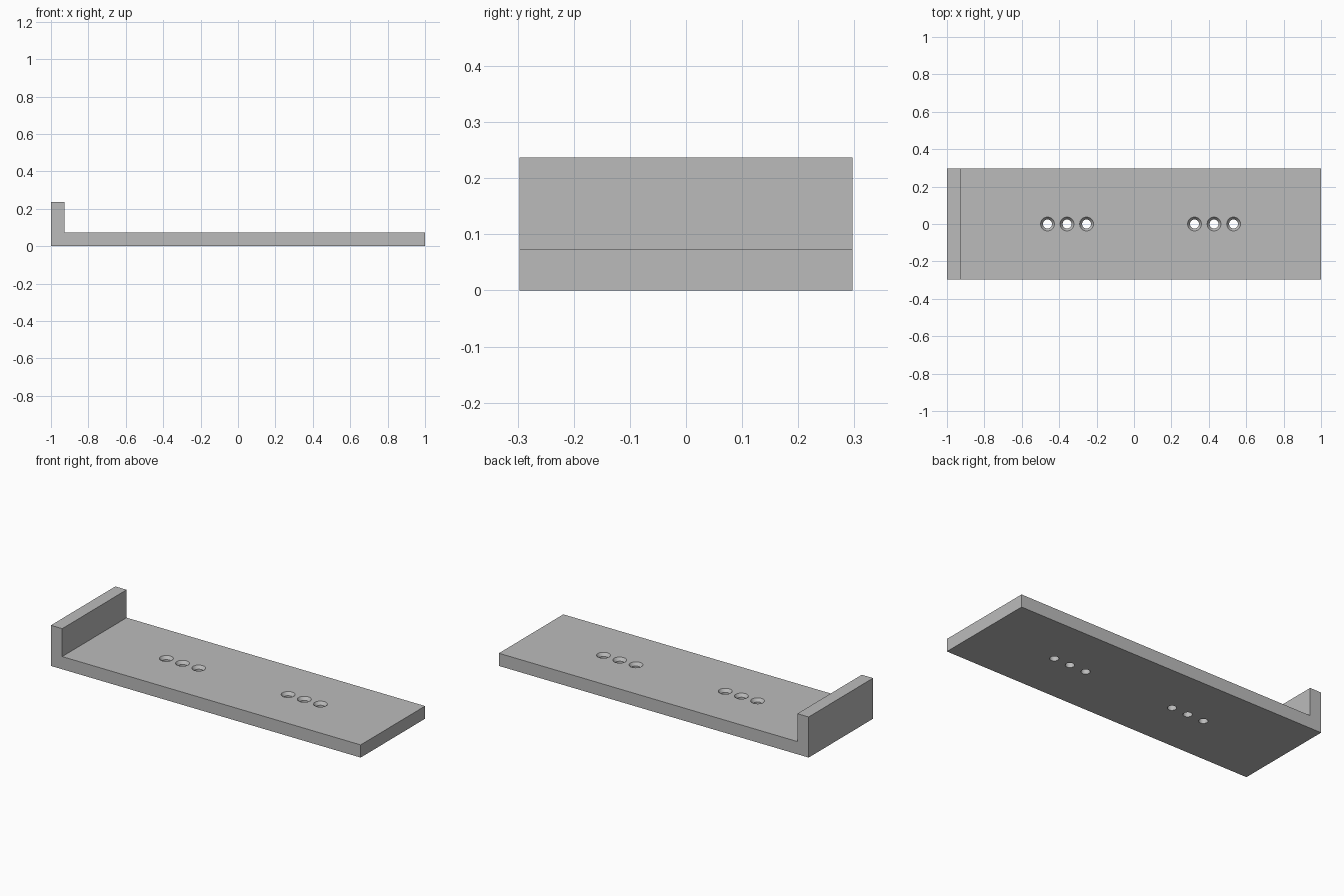
import bpy
import bmesh
from math import radians
from mathutils import Matrix, Vector

cube = bpy.data.objects.get("Cube")
if cube:
    bpy.data.objects.remove(cube, do_unlink=True)

HALF_LENGTH, HALF_WIDTH = 1.0, 0.297
PLATE_TOP, LIP_TOP, LIP_INNER = 0.074, 0.237, -0.927
HOLE_R, SINK_R, SINK_DEPTH = 0.024, 0.037, 0.018
GROUP_CENTRES, HOLE_STEP = (-0.358, 0.428), 0.1045

grey = bpy.data.materials.new("plain grey")
grey.use_nodes = True
colour = (0.5, 0.5, 0.5, 1)
grey.diffuse_color = colour
grey.node_tree.nodes["Principled BSDF"].inputs["Base Color"].default_value = colour


def make_object(name, bm):
    bmesh.ops.recalc_face_normals(bm, faces=bm.faces)
    mesh = bpy.data.meshes.new(name)
    bm.to_mesh(mesh)
    bm.free()
    mesh.materials.append(grey)
    obj = bpy.data.objects.new(name, mesh)
    bpy.context.collection.objects.link(obj)
    return obj


# L-shaped plate: side profile extruded across the width
profile = [(-HALF_LENGTH, 0), (HALF_LENGTH, 0), (HALF_LENGTH, PLATE_TOP),
           (LIP_INNER, PLATE_TOP), (LIP_INNER, LIP_TOP), (-HALF_LENGTH, LIP_TOP)]
bm = bmesh.new()
face = bm.faces.new([bm.verts.new((x, -HALF_WIDTH, z)) for x, z in profile])
side = bmesh.ops.extrude_face_region(bm, geom=[face])["geom"]
bmesh.ops.translate(bm, vec=Vector((0, 2 * HALF_WIDTH, 0)),
                    verts=[v for v in side if isinstance(v, bmesh.types.BMVert)])
plate = make_object("lipped_plate", bm)

# Countersunk hole cutter: lathed outline, repeated for both groups of three
overshoot = 0.02
slope = (SINK_R - HOLE_R) / SINK_DEPTH
outline = [(0, -overshoot), (HOLE_R, -overshoot), (HOLE_R, PLATE_TOP - SINK_DEPTH),
           (SINK_R + overshoot * slope, PLATE_TOP + overshoot),
           (0, PLATE_TOP + overshoot)]
bm = bmesh.new()
for centre in GROUP_CENTRES:
    for i in (-1, 0, 1):
        x = centre + i * HOLE_STEP
        verts = [bm.verts.new((x + r, 0, z)) for r, z in outline]
        edges = [bm.edges.new(pair) for pair in zip(verts, verts[1:])]
        bmesh.ops.spin(bm, geom=verts + edges, cent=(x, 0, 0), axis=(0, 0, 1),
                       angle=radians(360), steps=32)
bmesh.ops.remove_doubles(bm, verts=bm.verts, dist=0.0001)
cutter = make_object("hole_cutter", bm)
cutter.hide_render = True

# Cut the holes, then discard the cutter
cut = plate.modifiers.new("screw holes", "BOOLEAN")
cut.operation = "DIFFERENCE"
cut.solver = "EXACT"
cut.object = cutter
bpy.ops.object.select_all(action="DESELECT")
plate.select_set(True)
bpy.context.view_layer.objects.active = plate
bpy.ops.object.modifier_apply(modifier=cut.name)
bpy.data.objects.remove(cutter, do_unlink=True)
bpy.ops.object.shade_smooth_by_angle(angle=radians(30))
